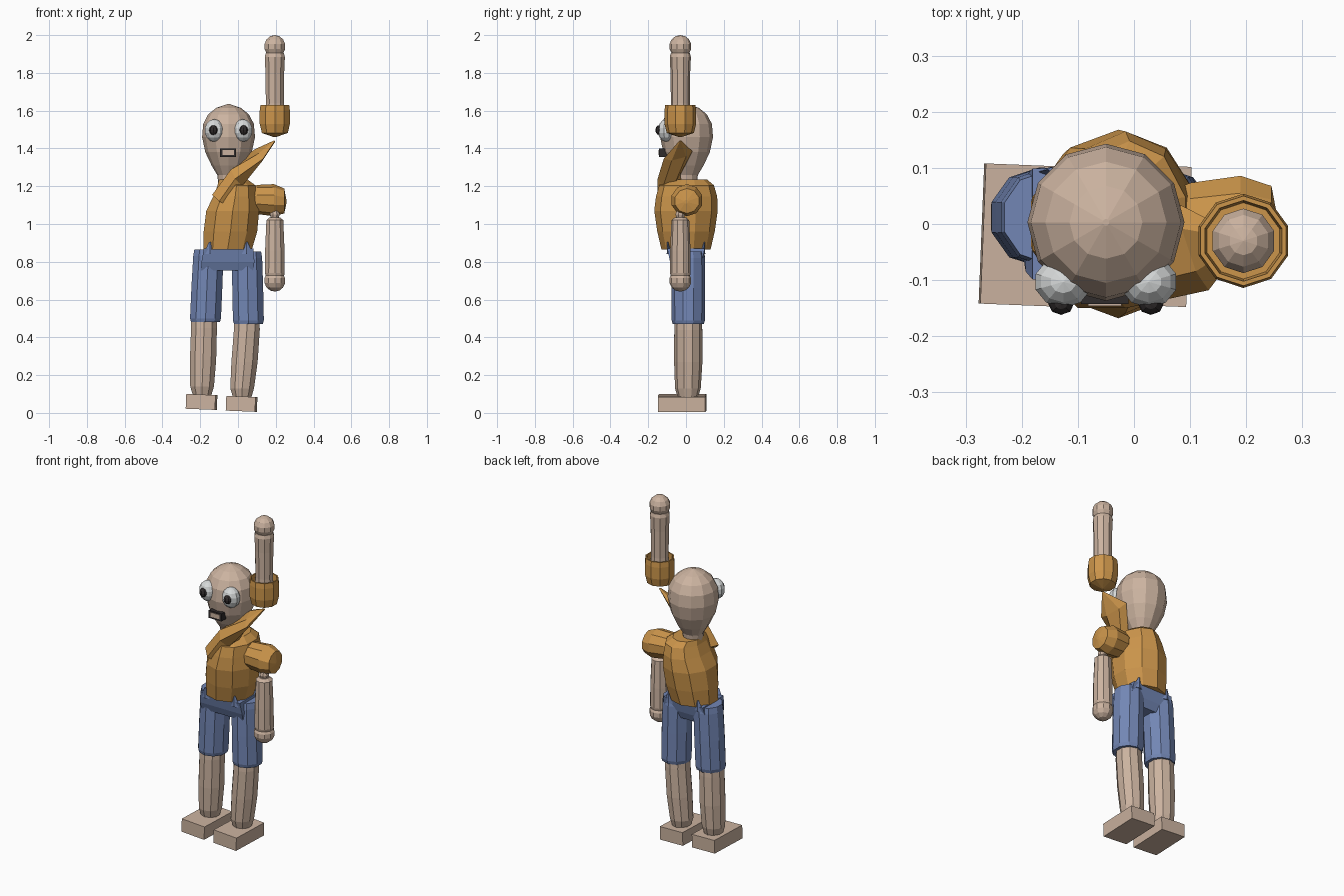
import bpy
import bmesh
from math import cos, sin, tau
from mathutils import Vector as V

if "Cube" in bpy.data.objects:
    bpy.data.objects.remove(bpy.data.objects["Cube"])


def material(name, rgb):
    m = bpy.data.materials.new(name)
    m.use_nodes = True
    m.diffuse_color = (*rgb, 1)
    m.node_tree.nodes["Principled BSDF"].inputs["Base Color"].default_value = (*rgb, 1)
    return m


SKIN = material("skin", (.60, .45, .35))
SHIRT = material("orange shirt", (.60, .30, .07))
JEANS = material("blue denim", (.17, .24, .46))
WHITE = material("eye white", (.68, .70, .70))
DARK = material("near black", (.03, .025, .025))


def finish(name, bm, mat):
    bmesh.ops.recalc_face_normals(bm, faces=bm.faces[:])
    mesh = bpy.data.meshes.new(name)
    bm.to_mesh(mesh)
    bm.free()
    mesh.materials.append(mat)
    ob = bpy.data.objects.new(name, mesh)
    bpy.context.collection.objects.link(ob)
    return ob


def skin_rings(name, rings, mat, n, turn=0.0):
    """Join rings given as (centre, u, v); both ends are capped."""
    bm = bmesh.new()
    loops = []
    for c, u, v in rings:
        angles = [tau * (i + turn) / n for i in range(n)]
        loops.append([bm.verts.new(V(c) + V(u) * cos(a) + V(v) * sin(a)) for a in angles])
    for a, b in zip(loops, loops[1:]):
        for i in range(n):
            j = (i + 1) % n
            bm.faces.new((a[i], a[j], b[j], b[i]))
    bm.faces.new(loops[0])
    bm.faces.new(loops[-1])
    return finish(name, bm, mat)


def upright(name, rings, mat, n=10, turn=0.5):
    """Rings given as (x, y, z, rx, ry)."""
    full = [((x, y, z), (rx, 0, 0), (0, ry, 0)) for x, y, z, rx, ry in rings]
    return skin_rings(name, full, mat, n, turn)


def turned(name, x, y, profile, mat, n=10, turn=0.5):
    """Round part with a profile of (z, radius)."""
    return upright(name, [(x, y, z, r, r) for z, r in profile], mat, n, turn)


def ball(name, centre, radii, mat, n=10, rows=7):
    bm = bmesh.new()
    bmesh.ops.create_uvsphere(bm, u_segments=n, v_segments=rows, radius=1)
    for v in bm.verts:
        v.co = V(centre) + V([a * b for a, b in zip(v.co, radii)])
    return finish(name, bm, mat)


def block(name, centre, size, mat, tilt=0.0, yaw=0.0):
    bm = bmesh.new()
    bmesh.ops.create_cube(bm, size=1)
    for v in bm.verts:
        v.co = V([a * b for a, b in zip(v.co, size)])
    ob = finish(name, bm, mat)
    ob.location = centre
    ob.rotation_euler = (0, tilt, yaw)
    return ob


# Head and neck
HX = -.05
turned("head", HX, .003, [(1.15, .065), (1.22, .055), (1.26, .06), (1.31, .09), (1.38, .123),
                          (1.46, .14), (1.53, .134), (1.58, .108), (1.615, .065), (1.635, .006)],
       SKIN, 12, 0)

# Eyes with bulging pupils
for side, s in (("right", -1), ("left", 1)):
    ball(side + "_eye", (HX + s * .076, -.103, 1.495), (.053, .047, .06), WHITE)
    ball(side + "_pupil", (HX + s * .08, -.142, 1.497), (.023, .02, .026), DARK, 8, 6)

# Mouth
block("mouth", (HX - .002, -.118, 1.378), (.085, .05, .046), DARK)
block("teeth", (HX - .002, -.142, 1.379), (.06, .008, .026), SKIN)

# Shirt body
upright("shirt_body", [(-.055, 0, .865, .135, .13), (-.04, 0, .96, .149, .152),
                       (-.028, 0, 1.07, .147, .168), (-.015, .003, 1.145, .122, .162),
                       (-.008, .003, 1.205, .105, .145), (-.025, .012, 1.235, .08, .1)],
        SHIRT, 10)

# Stretched shoulder cloth reaching to the raised sleeve
skin_rings("stretched_shoulder", [
    ((-.07, -.08, 1.12), (.03, .07, 0), (-.06, 0, .04)),
    ((0, -.09, 1.25), (.015, .06, .01), (-.035, 0, .05)),
    ((.108, -.042, 1.365), (-.025, .076, .02), (-.012, -.005, .022)),
    ((.195, -.03, 1.44), (0, .006, 0), (-.003, 0, .003))], SHIRT, 6)

# Sleeve of the lowered arm, lying sideways
skin_rings("left_sleeve", [((x, y, z), (0, r, 0), (0, 0, r)) for x, y, z, r in
                           ((.06, 0, 1.125, .06), (.1, 0, 1.13, .077), (.19, .005, 1.126, .085),
                            (.245, .005, 1.122, .066), (.256, 0, 1.118, .01))], SHIRT, 10, .5)

# Raised sleeve with an open cuff
AX, AY = .195, -.03
turned("raised_sleeve", AX, AY, [(1.46, .006), (1.482, .072), (1.53, .084), (1.60, .084),
                                 (1.63, .080), (1.63, .072), (1.585, .068)], SHIRT)

# Forearms and hands
turned("raised_forearm", AX, AY, [(1.56, .055), (1.64, .05), (1.80, .052), (1.885, .056), (1.905, .05)],
       SKIN)
turned("lowered_forearm", AX, AY, [(.715, .048), (.74, .055), (.86, .054), (1.02, .047), (1.035, .03)],
       SKIN)
turned("lowered_elbow", AX, AY, [(1.03, .022), (1.05, .028), (1.09, .015)], SKIN, 8)
ball("raised_hand", (AX, AY, 1.94), (.059, .059, .06), SKIN)
ball("lowered_hand", (AX, AY, .70), (.059, .059, .058), SKIN)

# Hips: flared four-sided waist with pointed corners
hips = upright("hips", [(-.058, 0, .755, .195, .095), (-.053, 0, .80, .198, .12),
                        (-.05, 0, .87, .185, .14)], JEANS, 4)
for x in (-.148, .045):
    for y in (-.09, .09):
        skin_rings("waist_point", [((x, y, .84), (.035, 0, 0), (0, .012, 0)),
                                   ((x, y * 1.08, .905), (.006, 0, 0), (0, .004, 0))], JEANS, 4)

# Legs and feet: (side, hip x, knee x, ankle x, drop)
for side, hip, knee, ankle, z in (("right", -.157, -.172, -.19, .01), ("left", .048, .055, .022, 0)):
    upright(side + "_trouser_leg", [(hip, .012, z + .855, .078, .082), (hip, .012, z + .82, .084, .088),
                                    ((hip + knee) / 2, .012, z + .66, .086, .089),
                                    (knee, .012, z + .49, .086, .088),
                                    (knee, .012, z + .47, .08, .082)], JEANS)
    top = knee - .008
    upright(side + "_shin", [(top, .012, z + .50, .07, .07), (top, .012, z + .44, .072, .074),
                             ((top + ankle) / 2, .012, z + .27, .073, .075),
                             (ankle, .01, z + .13, .066, .068), (ankle, .01, z + .085, .052, .055)], SKIN)
    block(side + "_foot", (ankle - .003, -.02, z + .048), (.155, .25, .078), SKIN, .04, -.04)
